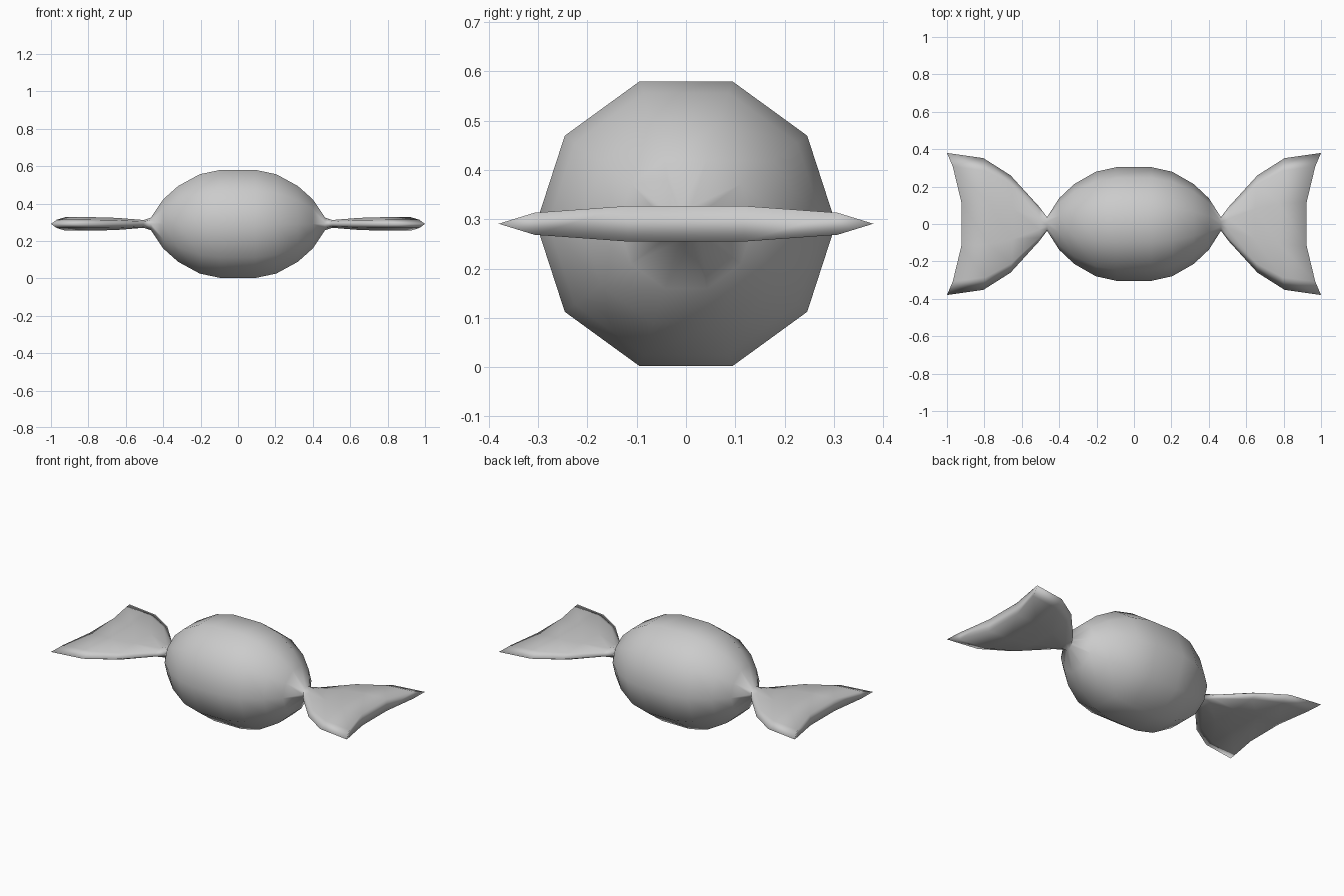
import bpy, bmesh
from math import cos, sin, pi

if "Cube" in bpy.data.objects:
    bpy.data.objects.remove(bpy.data.objects["Cube"])

SIDES = 10
CZ = 0.291

# (x at edge, half width y, half thickness z, how far the middle lags behind the edge)
half = [
    (0.093, 0.304, 0.304, 0), (0.205, 0.279, 0.279, 0),
    (0.32, 0.213, 0.213, 0), (0.40, 0.138, 0.138, 0),
    (0.465, 0.036, 0.036, 0),                       # pinched neck
    (0.505, 0.09, 0.022, 0.0), (0.66, 0.26, 0.034, 0.015),
    (0.805, 0.352, 0.038, 0.03), (1.0, 0.38, 0.038, 0.083),
]
rings = [(-x, w, h, -d) for x, w, h, d in reversed(half)] + half

# Wrapped sweet: one lofted skin, decagonal body flattening into fans
bm = bmesh.new()
loops = []
for x, w, h, d in rings:
    loop = []
    for k in range(SIDES):
        a = 2 * pi * k / SIDES
        px = x - d * (1 - abs(cos(a)) ** 2.2)
        loop.append(bm.verts.new((px, w * cos(a), CZ + h * sin(a))))
    loops.append(loop)
for a, b in zip(loops, loops[1:]):
    for k in range(SIDES):
        n = (k + 1) % SIDES
        bm.faces.new((a[k], a[n], b[n], b[k]))

# Curved end faces of the fans, as strips across the thickness
for loop in (loops[0], loops[-1]):
    bm.faces.new((loop[0], loop[1], loop[9]))
    for k in range(1, 4):
        bm.faces.new((loop[k], loop[k + 1], loop[9 - k], loop[10 - k]))
    bm.faces.new((loop[4], loop[5], loop[6]))
bmesh.ops.recalc_face_normals(bm, faces=bm.faces)
for f in bm.faces:
    f.smooth = True

mesh = bpy.data.meshes.new("wrapped_sweet")
bm.to_mesh(mesh)
bm.free()
obj = bpy.data.objects.new("wrapped_sweet", mesh)
bpy.context.collection.objects.link(obj)
